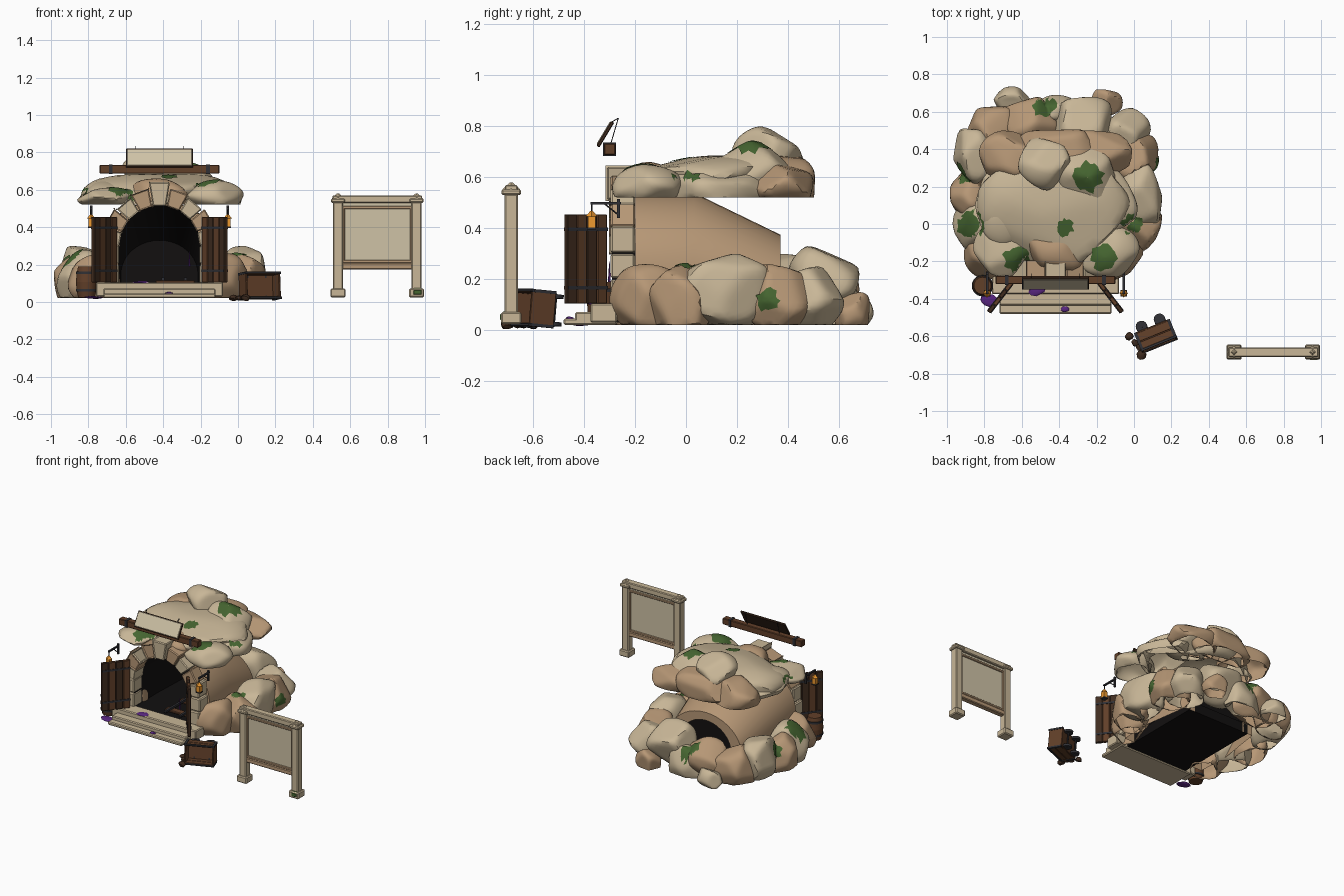
import bpy, bmesh, math, random
from mathutils import Vector, Matrix
from mathutils.bvhtree import BVHTree

if "Cube" in bpy.data.objects:
    bpy.data.objects.remove(bpy.data.objects["Cube"])

rnd = random.Random(7)
CX = -0.42  # centre line of the mine

def mat(name, *c):
    m = bpy.data.materials.new(name)
    m.diffuse_color = (*c, 1)
    m.use_nodes = True
    m.node_tree.nodes["Principled BSDF"].inputs["Base Color"].default_value = m.diffuse_color
    return m

TAN, BROWN = mat("tan_stone", .58, .47, .31), mat("brown_stone", .47, .31, .18)
WOOD, DARKWOOD = mat("wood", .12, .05, .022), mat("dark_wood", .05, .025, .014)
IRON, BLACK = mat("iron", .03, .03, .035), mat("dark_interior", .006, .005, .005)
CREAM, MOSS = mat("parchment", .62, .54, .38), mat("moss", .06, .13, .03)
PURPLE, GLOW = mat("purple_crystal", .10, .02, .22), mat("lamp_glow", .85, .32, .03)

def finish(name, bm, m, M=None, angle=None):
    if M is not None:
        bm.transform(M)
    bmesh.ops.recalc_face_normals(bm, faces=bm.faces)
    me = bpy.data.meshes.new(name)
    bm.to_mesh(me)
    bm.free()
    me.materials.append(m)
    ob = bpy.data.objects.new(name, me)
    bpy.context.collection.objects.link(ob)
    if angle:
        bpy.context.view_layer.objects.active = ob
        ob.select_set(True)
        bpy.ops.object.shade_smooth_by_angle(angle=math.radians(angle))
        ob.select_set(False)

def box(name, lo, hi, m, bevel=.004, M=None):
    bm = bmesh.new()
    bmesh.ops.create_cube(bm, size=1)
    for v in bm.verts:
        v.co = Vector([(a + b) / 2 + k * (b - a) for a, b, k in zip(lo, hi, v.co)])
    if bevel:
        bmesh.ops.bevel(bm, geom=bm.edges[:], offset=bevel, segments=1, affect='EDGES')
    finish(name, bm, m, M)

def cyl(name, a, b, r1, m, r2=None, n=12, M=Matrix()):
    a, b = Vector(a), Vector(b)
    bm = bmesh.new()
    bmesh.ops.create_cone(bm, cap_ends=True, segments=n, radius1=r1,
                          radius2=r1 if r2 is None else r2, depth=(b - a).length)
    T = Matrix.Translation((a + b) / 2) @ (b - a).to_track_quat('Z', 'Y').to_matrix().to_4x4()
    finish(name, bm, m, M @ T, 40)

# Rocks: spheres pressed against random planes, open at the base
rv, rf = [], []
def rock(name, c, r, m, base, sub=4):
    planes = []
    for _ in range(17):
        n = Vector([rnd.gauss(0, 1) for _ in range(3)]).normalized()
        planes.append(n / rnd.uniform(.78, 1))
    bm = bmesh.new()
    bmesh.ops.create_icosphere(bm, subdivisions=sub, radius=1)
    for v in bm.verts:
        v.co *= (.88 ** 22 + sum(max(0, n.dot(v.co)) ** 22 for n in planes)) ** (-1 / 22)
    for i in range(3):
        hi, lo = max(v.co[i] for v in bm.verts), min(v.co[i] for v in bm.verts)
        for v in bm.verts:
            v.co[i] = c[i] + v.co[i] * r[i] / (hi if v.co[i] > 0 else -lo)
    for v in bm.verts:
        v.co.z = max(v.co.z, base)
    flat = [f for f in bm.faces if all(v.co.z < base + 1e-6 for v in f.verts)]
    bmesh.ops.delete(bm, geom=flat, context='FACES')
    o = len(rv)
    bm.verts.index_update()
    rv.extend(v.co.copy() for v in bm.verts)
    rf.extend([o + v.index for v in f.verts] for f in bm.faces)
    finish(name, bm, m, None, 32)

LOWER = [(-.84, 0, .13, .16, .28, 0), (-.88, .16, .105, .15, .25, 1), (-.84, .36, .125, .15, .30, 0),
         (-.76, .50, .14, .13, .27, 1), (-.65, .66, .10, .075, .14, 0), (-.56, .55, .17, .13, .29, 1),
         (-.28, .54, .16, .14, .33, 0), (-.15, .65, .09, .07, .15, 1), (-.05, .48, .14, .14, .25, 0),
         (.0, .36, .13, .15, .26, 1), (.03, .14, .12, .20, .30, 0), (.01, -.02, .14, .13, .26, 1),
         (-.07, -.14, .12, .16, .26, 1), (-.77, -.16, .14, .14, .26, 1), (-.43, .60, .14, .09, .22, 0)]
for x, y, rx, ry, top, k in LOWER:
    cz = max(.06, top - .15)
    rock("lower_boulder", (x, y, cz), (rx, ry, top - cz), (TAN, BROWN)[k], .022)
UPPER = [(-.43, .11, .41, .38, .685, 0), (-.43, -.12, .18, .14, .66, 1), (-.48, .32, .14, .14, .80, 0),
         (-.26, .26, .17, .18, .74, 0), (-.71, -.14, .15, .14, .61, 0), (-.13, -.15, .16, .14, .65, 0),
         (-.65, .35, .18, .15, .67, 1), (-.20, .36, .19, .14, .66, 1),
         (-.42, .40, .22, .105, .69, 1), (-.70, .1, .15, .22, .65, 0), (-.14, .12, .16, .22, .66, 0)]
for x, y, rx, ry, top, k in UPPER:
    cz = max(.555, top - .115)
    rock("upper_boulder", (x, y, cz), (rx, ry, top - cz), (TAN, BROWN)[k], .52)

# Tunnel: outer shell and dark inner vault, lofted from arch sections
def loft(name, secs, m, base, cap=False):
    bm, rings, n = bmesh.new(), [], 20
    for y, hw, spring, top in secs:
        pts = [(hw * math.cos(math.pi * i / n), spring + (top - spring) * math.sin(math.pi * i / n))
               for i in range(n + 1)]
        rings.append([bm.verts.new((CX + x, y, z)) for x, z in [(hw, base)] + pts + [(-hw, base)]])
    for a, b in zip(rings, rings[1:]):
        for i in range(len(a) - 1):
            bm.faces.new((a[i], a[i + 1], b[i + 1], b[i]))
    if cap:
        bm.faces.new(rings[-1])
    finish(name, bm, m, None, 40)

END = (.37, .205, .13, .317)
loft("tunnel_shell", [(-.2, .22, .30, .52), (-.2, .33, .24, .54), (.03, .34, .24, .54),
                      (.37, .29, .14, .375), END], BROWN, .03)
loft("tunnel_vault", [(-.29, .22, .30, .52), (.0, .22, .28, .50), END], BLACK, .04)
loft("tunnel_back_wall", [(.33, .21, .14, .33), (.335, .21, .14, .33)], BLACK, .04, True)
box("tunnel_floor", (CX - .25, -.3, .03), (CX + .25, .37, .1), BLACK, 0)
for i in range(3):
    box("track_tie", (CX - .02, -.22 + i * .16, .1), (CX + .19, -.17 + i * .16, .115), WOOD)
for x in (CX + .02, CX + .14):
    box("track_rail", (x - .008, -.27, .115), (x + .008, .3, .13), IRON, 0)

# Entrance arch: wedge stones around the opening, then side blocks
for i in range(9):
    a0, a1 = math.pi * i / 9 + .012, math.pi * (i + 1) / 9 - .012
    ro, y0 = (.345, -.31) if i == 4 else (.30 + .012 * (i % 2), -.295)
    bm = bmesh.new()
    bmesh.ops.create_cube(bm, size=1)
    for v in bm.verts:
        r, a = (ro if v.co.x > 0 else .215), (a1 if v.co.z > 0 else a0)
        v.co = (CX + r * math.cos(a), -.2 if v.co.y > 0 else y0, .30 + r * math.sin(a))
    bmesh.ops.bevel(bm, geom=bm.edges[:], offset=.006, segments=1, affect='EDGES')
    finish("arch_stone", bm, (TAN, BROWN)[i % 2])
for s in (-1, 1):
    for i, (z0, z1) in enumerate(((.1, .2), (.205, .30), (.305, .41))):
        xs = sorted((CX + s * (.215, .215, .28)[i], CX + s * (.31 + .01 * (i % 2))))
        box("jamb_block", (xs[0], -.295, z0), (xs[1], -.2, z1), TAN, .007)
for y, z0, z1, w in ((-.48, .022, .046, .30), (-.435, .03, .072, .30), (-.375, .03, .105, .34)):
    box("step", (CX - w, y, z0), (CX + w, -.27, z1), TAN, .006)

# Open doors and bracket lanterns, one on each side
for s in (-1, 1):
    M = Matrix.Translation((CX + s * .235, -.315, 0)) @ Matrix.Rotation(math.atan2(-.155, s * .12), 4, 'Z')
    for i in range(4):
        box("door_plank", (i * .05, -.011, .105), (i * .05 + .048, .011, .455), (WOOD, DARKWOOD)[i % 2], .003, M)
    for z in (.16, .39):
        box("door_band", (0, -.014, z), (.195, .014, z + .014), IRON, 0, M)
    x = CX + s * .365
    for n, w, y0, y1, z0, z1, m in (("arm", .006, -.375, -.255, .494, .504, IRON),
                                    ("mount", .006, -.27, -.258, .44, .515, IRON),
                                    ("glass", .015, -.385, -.355, .402, .446, GLOW),
                                    ("base", .018, -.388, -.352, .395, .403, IRON)):
        box("lantern_" + n, (x - w, y0, z0), (x + w, y1, z1), m, 0)
    cyl("lantern_brace", (x, -.262, .45), (x, -.32, .497), .003, IRON, n=6)
    cyl("lantern_hook", (x, -.37, .46), (x, -.37, .5), .003, IRON, n=6)
    cyl("lantern_roof", (x, -.37, .446), (x, -.37, .468), .024, GLOW, .005, 4)

# Beam with tilted sign
box("sign_beam", (-.74, -.322, .687), (-.10, -.277, .733), WOOD)
T = Matrix.Translation((CX, -.348, .722)) @ Matrix.Rotation(-.54, 4, 'X')
box("sign_frame", (-.18, -.004, 0), (.18, .01, .113), DARKWOOD, .003, T)
box("sign_face", (-.174, -.007, .006), (.174, 0, .107), CREAM, .002, T)
for s in (-1, 1):
    box("beam_band", (CX + s * .26 - .01, -.325, .684), (CX + s * .26 + .01, -.274, .736), IRON, 0)
    cyl("sign_rope", (CX + s * .13, -.295, .73), (CX + s * .13, -.265, .832), .002, IRON, n=5)
    cyl("sign_rope_tie", (CX + s * .13, -.265, .832), (CX + s * .13, -.293, .815), .002, IRON, n=5)

# Barrel
prof = [(.046, .025), (.054, .06), (.058, .107), (.054, .155), (.046, .19)]
for (r0, z0), (r1, z1) in zip(prof, prof[1:]):
    cyl("barrel_body", (-.81, -.33, z0), (-.81, -.33, z1), r0, WOOD, r1, 14)
for z in (.055, .15):
    cyl("barrel_hoop", (-.81, -.33, z), (-.81, -.33, z + .014), .0575, IRON, n=14)

# Tipped mine cart: opening faces the front, wheels behind, ore spilled
C = Matrix.Translation((.115, -.595, .085)) @ Matrix.Rotation(.384, 4, 'Z') @ Matrix.Rotation(-.09, 4, 'X')
box("cart_bed", (-.1, .036, -.068), (.1, .048, .068), WOOD, .002, C)
for s in (-1, 1):
    for y in (-.055, -.005):
        box("cart_side", (-.1, y, s * .064 - .005), (.1, y + .047, s * .064 + .005), WOOD, .002, C)
    box("cart_rim", (-.104, -.06, s * .068 - .006), (.104, -.046, s * .068 + .006), IRON, .002, C)
    box("cart_end", (s * .095 - .005, -.055, -.068), (s * .095 + .005, .045, .068), WOOD, .002, C)
    cyl("cart_axle", (s * .052, .066, -.065), (s * .052, .066, .065), .006, IRON, n=8, M=C)
    for t in (-1, 1):
        box("cart_corner", (s * .095 - .008, -.058, t * .067 - .006), (s * .095 + .008, .047, t * .067 + .006), IRON, 0, C)
        cyl("cart_wheel", (s * .052, .066, t * .046), (s * .052, .066, t * .062), .031, IRON, n=16, M=C)
for x, y, r in ((-.025, -.6, .024), (.005, -.635, .02), (.04, -.7, .026), (.03, -.66, .02)):
    rock("spilled_ore", (x, y, .022), (r, r, r * .7), DARKWOOD, .006, 2)

# Notice board
for x in (.535, .955):
    for n, w, z0, z1 in (("foot", .04, .025, .072), ("post", .027, .06, .535), ("cap", .038, .53, .553)):
        box("board_" + n, (x - w, -.685 - w, z0), (x + w, -.685 + w, z1), TAN, .006)
    cyl("board_finial", (x, -.685, .553), (x, -.685, .58), .034, TAN, .006, 4)
box("board_top_rail", (.505, -.71, .53), (.985, -.66, .57), TAN, .005)
box("board_bottom_rail", (.55, -.705, .175), (.94, -.665, .208), BROWN, .005)
box("board_panel", (.555, -.692, .2), (.935, -.676, .53), CREAM, 0)
for z, x in ((.208, .557), (.498, .919)):
    box("board_frame_rail", (.557, -.702, z), (.933, -.668, z + .016), BROWN, .003)
    box("board_frame_stile", (x, -.702, .208), (x + .014, -.668, .514), BROWN, .003)
box("foot_moss", (.93, -.728, .03), (.99, -.68, .074), MOSS, .012)

# Moss patches: ragged discs projected onto the boulders
bvh = BVHTree.FromPolygons(rv, rf)
def moss(p, d, r, S=22, R=5):
    p, d, bm = Vector(p), Vector(d), bmesh.new()
    u = d.orthogonal().normalized()
    w, edge, g = d.cross(u), [rnd.uniform(.7, 1.1) for _ in range(S)], []
    for k in range(R + 1):
        for i in range(S):
            a, q = 2 * math.pi * i / S, r * (k + .02) / R * (1 + (edge[i] - 1) * k / R)
            hit = bvh.ray_cast(p + (u * math.cos(a) + w * math.sin(a)) * q, d)[0]
            g.append(bm.verts.new(hit - d * .005) if hit else None)
    for k in range(0, R * S, S):
        for i in range(S):
            f = [g[k + i], g[k + (i + 1) % S], g[k + S + (i + 1) % S], g[k + S + i]]
            if all(f) and max(v.co.dot(d) for v in f) - min(v.co.dot(d) for v in f) < .045:
                bm.faces.new(f)
    finish("moss_patch", bm, MOSS, None, 60)

for x, y, r in ((-.25, .25, .09), (-.63, -.19, .075), (-.16, -.18, .075), (-.37, -.02, .05),
                (-.87, 0, .08), (-.48, .63, .065), (-.01, 0, .06)):
    moss((x, y, 1.5), (0, 0, -1), r)
moss((1, .32, .12), (-1, 0, 0), .05)
moss((-2, .27, .2), (1, 0, 0), .06)

# Purple crystal patches
for x, y, z, r in ((-.77, -.41, .024, .05), (-.52, -.355, .105, .045), (-.37, -.455, .047, .022)):
    rock("crystal_patch", (x, y, z), (r, r * .7, .007), PURPLE, z - .007, 2)
cyl("crystal_shard", (CX + .16, -.3, .19), (CX + .16, -.3, .27), .006, PURPLE, .001, 5)
